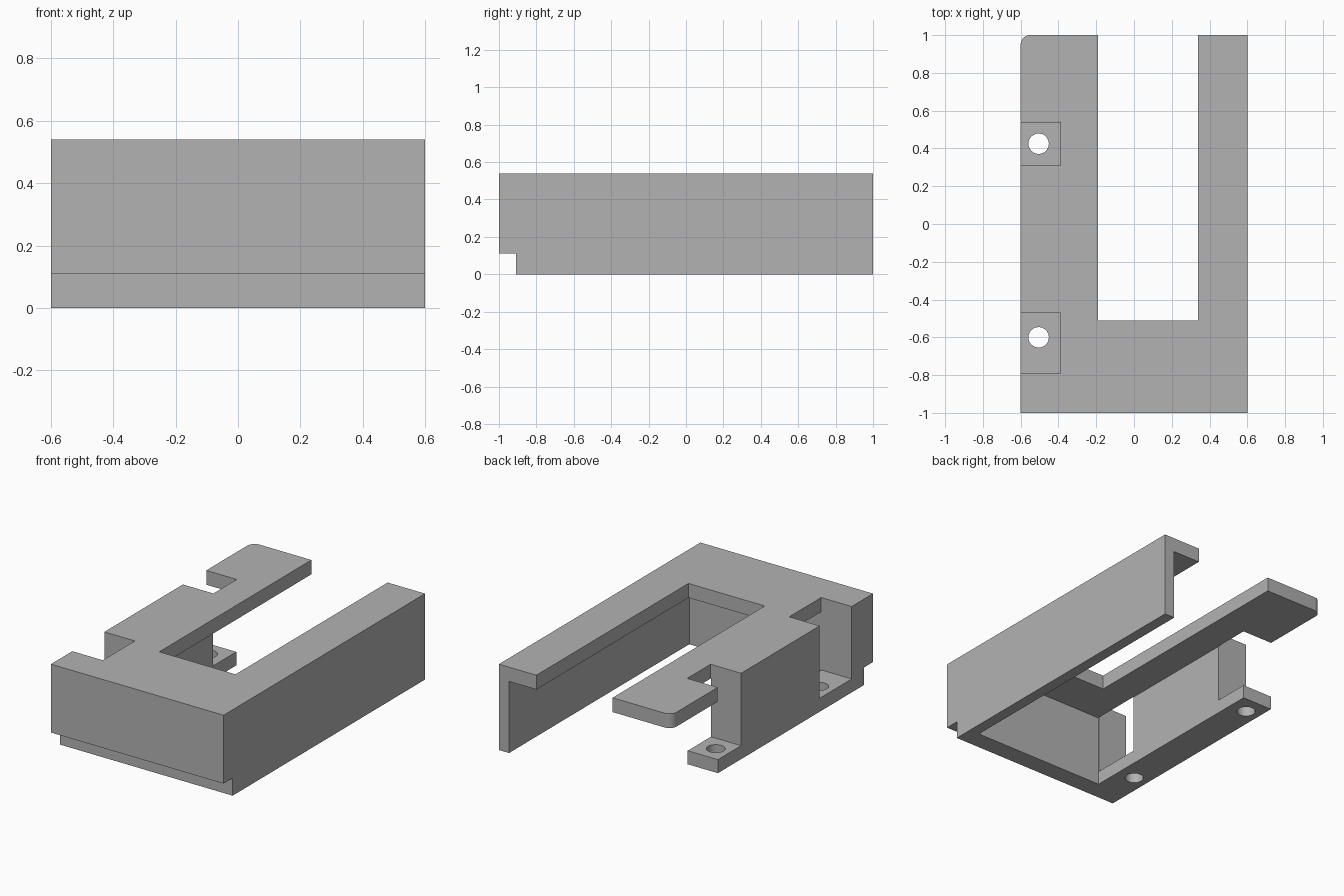
import bpy
import bmesh
from math import cos, sin, pi

default = bpy.data.objects.get("Cube")
if default:
    bpy.data.objects.remove(default, do_unlink=True)

grey = bpy.data.materials.new("mid grey")
grey.use_nodes = True
grey.diffuse_color = (0.45, 0.45, 0.45, 1)
grey.node_tree.nodes["Principled BSDF"].inputs["Base Color"].default_value = (0.45, 0.45, 0.45, 1)


def prism(name, outline, z0, z1):
    """Extrude a counter-clockwise plan outline from z0 up to z1."""
    bm = bmesh.new()
    base = bm.faces.new([bm.verts.new((x, y, z0)) for x, y in outline])
    top = bmesh.ops.extrude_face_region(bm, geom=[base])["geom"]
    moved = [v for v in top if isinstance(v, bmesh.types.BMVert)]
    bmesh.ops.translate(bm, verts=moved, vec=(0, 0, z1 - z0))
    bmesh.ops.recalc_face_normals(bm, faces=bm.faces)
    mesh = bpy.data.meshes.new(name)
    bm.to_mesh(mesh)
    bm.free()
    mesh.materials.append(grey)
    obj = bpy.data.objects.new(name, mesh)
    bpy.context.collection.objects.link(obj)
    return obj


def rect(x0, x1, y0, y1):
    return [(x0, y0), (x1, y0), (x1, y1), (x0, y1)]


def arc(cx, cy, r, start, end, steps):
    angles = [start + (end - start) * i / steps for i in range(steps + 1)]
    return [(cx + r * cos(a), cy + r * sin(a)) for a in angles]


def cut(target, cutter):
    """Subtract the cutter from the target, then discard the cutter."""
    cutter.hide_render = True
    mod = target.modifiers.new("cut", "BOOLEAN")
    mod.operation = "DIFFERENCE"
    mod.solver = "EXACT"
    mod.object = cutter
    bpy.context.view_layer.objects.active = target
    bpy.ops.object.modifier_apply(modifier=mod.name)
    bpy.data.objects.remove(cutter, do_unlink=True)


HEIGHT, PLATE, FOOT = 0.54, 0.09, 0.085
EPS = 0.002  # small overlap keeps the cuts clean

# Solid block with one rounded rear corner
radius = 0.05
outline = [(-0.6, -1), (0.6, -1), (0.6, 1)]
outline += arc(-0.6 + radius, 1 - radius, radius, pi / 2, pi, 8)
body = prism("bracket_body", outline, 0, HEIGHT)

# Interior, open below and at the rear, leaving walls and top plate
cavity = [(-0.39, -0.79), (0.53, -0.79), (0.53, 1.1),
          (-0.7, 1.1), (-0.7, 0.54), (-0.39, 0.54)]
cut(body, prism("cavity_cutter", cavity, -0.1, HEIGHT - PLATE))

# Step under the front edge
cut(body, prism("step_cutter", rect(-0.7, 0.7, -1.1, -0.91), -0.1, 0.11))

# Long slot in the top plate
cut(body, prism("slot_cutter", rect(-0.19, 0.34, -0.51, 1.1), 0.3, 0.7))

# Screw notches above the feet, each with a drilled hole
for y0, y1, hole_y in ((-0.79 + EPS, -0.47, -0.6), (0.31, 0.54 + EPS, 0.425)):
    cut(body, prism("notch_cutter", rect(-0.7, -0.39 + EPS, y0, y1), FOOT, 0.7))
    hole = arc(-0.505, hole_y, 0.054, 0, 2 * pi, 32)[:-1]
    cut(body, prism("hole_cutter", hole, -0.1, 0.3))

# Smooth the round surfaces, keep the edges sharp
bpy.ops.object.select_all(action="DESELECT")
body.select_set(True)
bpy.context.view_layer.objects.active = body
bpy.ops.object.shade_smooth_by_angle()
